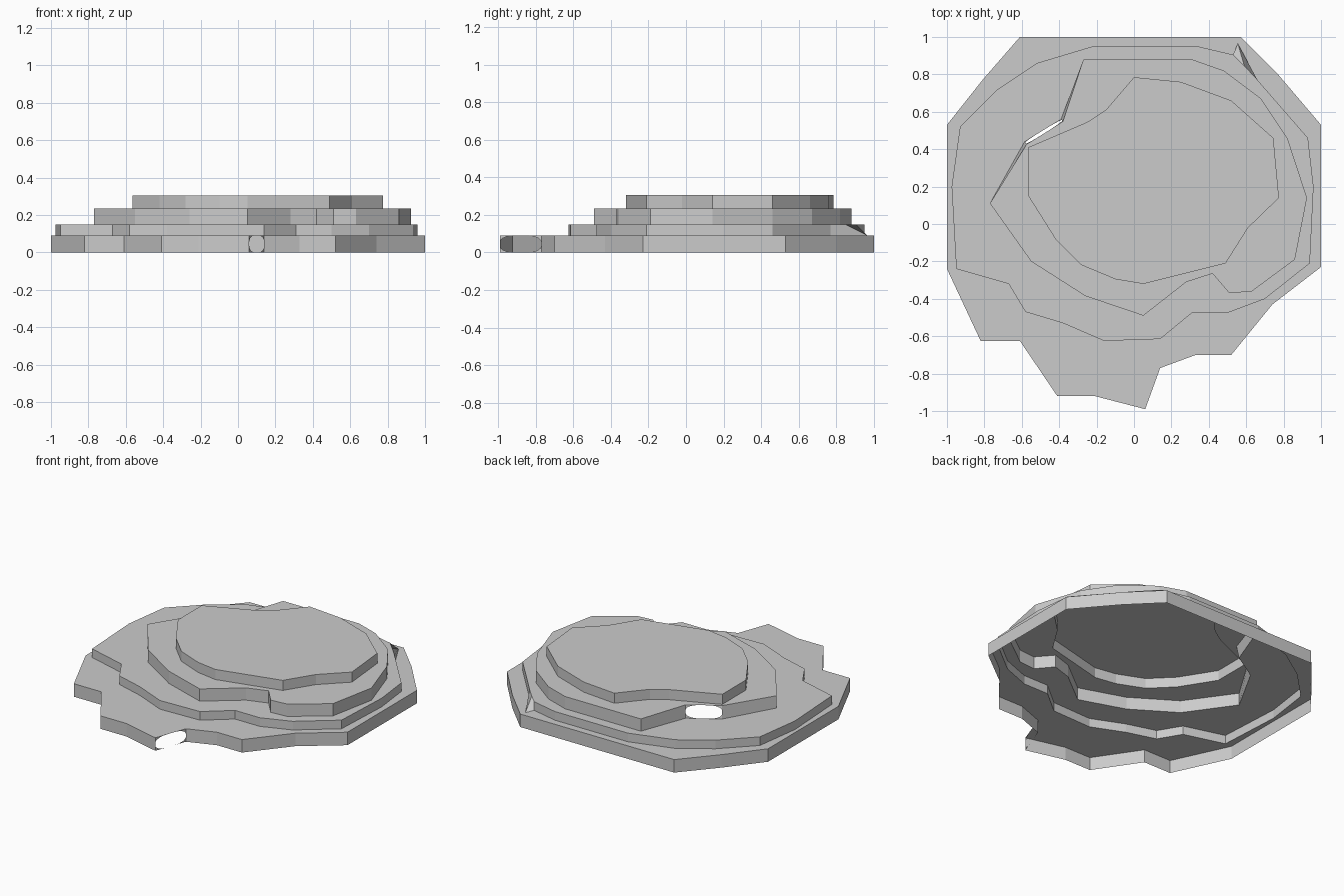
import bpy, bmesh
from math import cos, sin, pi
from mathutils import Vector
from mathutils.geometry import tessellate_polygon

if "Cube" in bpy.data.objects:
    bpy.data.objects.remove(bpy.data.objects["Cube"])

# Clockwise terrace outlines, lowest to highest
base = [(-.61, 1), (.57, 1), (.77, .8), (1, .53), (1, -.23), (.74, -.43), (.52, -.7),
        (.33, -.7), (.14, -.77), (.06, -.99), (-.21, -.92), (-.41, -.92), (-.61, -.625),
        (-.82, -.625), (-1, -.24), (-1, .53), (-.81, .77)]
second = [(-.22, .95), (.34, .95), (.53, .905), (.555, .965), (.66, .77), (.93, .46),
          (.96, .2), (.94, -.21), (.7, -.4), (.5, -.475), (.31, -.475), (.14, -.615),
          (-.16, -.625), (-.38, -.53), (-.58, -.47), (-.67, -.32), (-.95, -.24),
          (-.975, .2), (-.93, .52), (-.73, .72), (-.52, .86)]
third = [(-.27, .88), (.31, .88), (.48, .82), (.68, .67), (.82, .46), (.925, .14),
         (.86, -.19), (.63, -.36), (.51, -.37), (.42, -.265), (.28, -.31), (.05, -.49),
         (-.26, -.385), (-.55, -.2), (-.77, .11), (-.585, .44), (-.39, .56)]
summit = [(0, .785), (.25, .76), (.52, .66), (.745, .46), (.775, .14), (.61, -.02),
          (.49, -.21), (.05, -.32), (-.1, -.295), (-.28, -.22), (-.42, -.08),
          (-.565, .15), (-.565, .41), (-.25, .545), (-.15, .61)]


def opening(bm, p0, q0, p1, q1):
    """Wall panel reduced to four rounded corner scraps around an opening."""
    def at(u, v):
        return p0.lerp(q0, u).lerp(p1.lerp(q1, u), v)
    ru, rv, n = .36, .38, 5
    for cu in (0, 1):
        for cv in (0, 1):
            su, sv = 1 - 2 * cu, 1 - 2 * cv
            arc = [at(cu + su * ru * (1 - cos(i / n * pi / 2)),
                      cv + sv * rv * (1 - sin(i / n * pi / 2))) for i in range(n + 1)]
            pts = [at(cu, cv)] + arc
            if su * sv < 0:
                pts.reverse()
            bm.faces.new([bm.verts.new(p) for p in pts])


def terrace(name, outline, z0, z1, hole=None, moved=None, gap=None):
    """Open-bottomed wall plus a flat top, pierced where the next step rises."""
    bm = bmesh.new()
    low = [Vector((x, y, z0)) for x, y in outline]
    high = [Vector((x, y, z1)) for x, y in outline]
    for i, (x, y) in (moved or {}).items():
        high[i] = Vector((x, y, z1))
    n = len(low)
    vl = [bm.verts.new(p) for p in low]
    vh = [bm.verts.new(p) for p in high]
    for i in range(n):
        j = (i + 1) % n
        if i == gap:
            opening(bm, low[i], low[j], high[i], high[j])
        else:
            bm.faces.new((vl[i], vh[i], vh[j], vl[j]))
    loops, verts = [high], list(vh)
    if hole:
        inner = [Vector((x, y, z1)) for x, y in hole]
        loops.append(inner)
        verts += [bm.verts.new(p) for p in inner]
    for tri in tessellate_polygon(loops):
        f = bm.faces.new([verts[k] for k in tri])
        f.normal_update()
        if f.normal.z < 0:
            f.normal_flip()
    bmesh.ops.remove_doubles(bm, verts=bm.verts, dist=1e-5)
    mesh = bpy.data.meshes.new(name)
    bm.to_mesh(mesh)
    bm.free()
    bpy.context.collection.objects.link(bpy.data.objects.new(name, mesh))


# Four stacked steps; two have a missing wall panel, one a leaning fold
terrace("base_terrace", base, 0, .09, second, gap=8)
terrace("second_terrace", second, .09, .15, third, moved={3: (.59, .845)})
terrace("third_terrace", third, .15, .235, summit,
        moved={15: (-.575, .425), 16: (-.38, .548)}, gap=15)
terrace("summit_plateau", summit, .235, .305)
